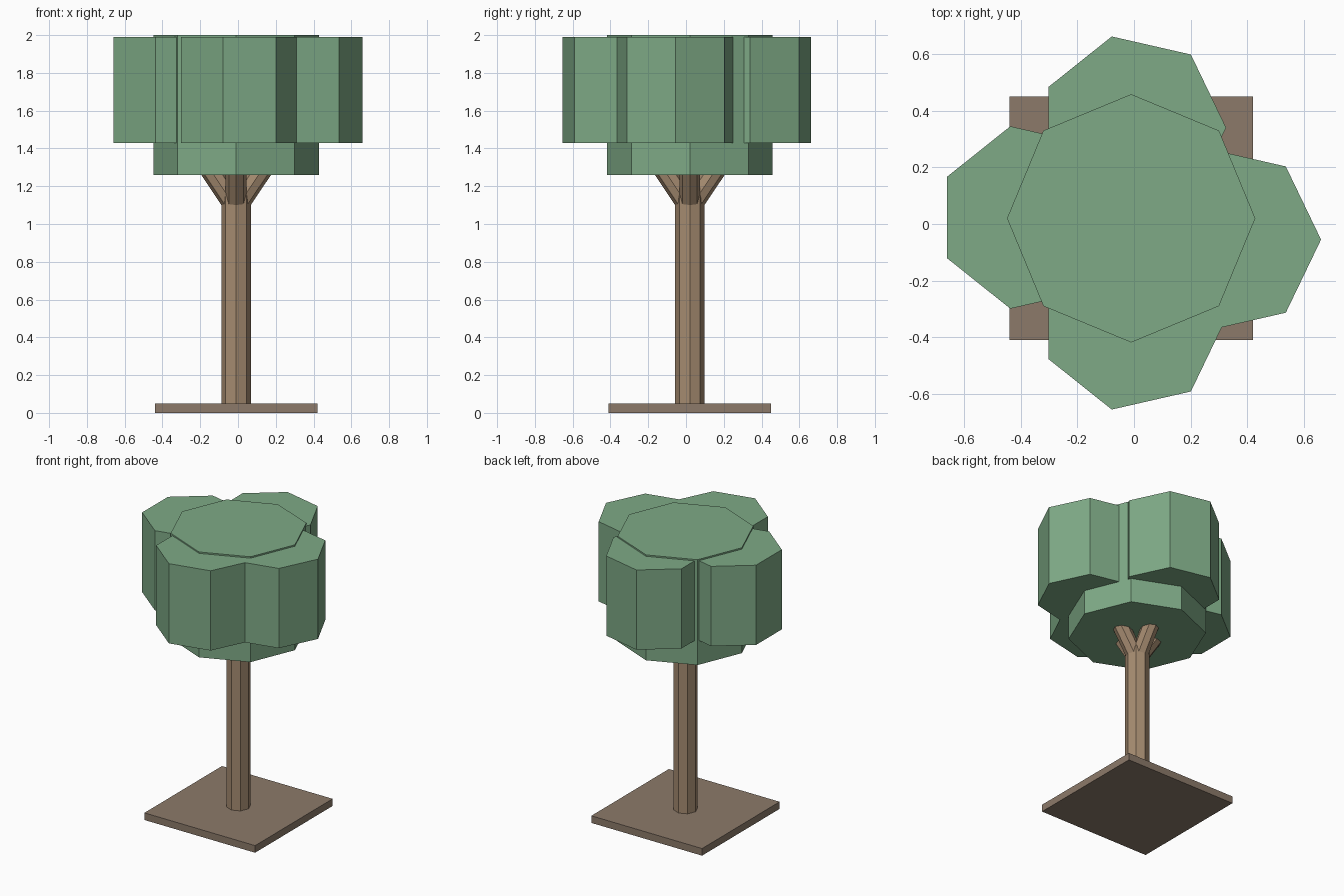
import bpy
from math import radians, atan2
from mathutils import Vector

cube = bpy.data.objects.get("Cube")
if cube:
    bpy.data.objects.remove(cube, do_unlink=True)


def make_material(name, rgb):
    mat = bpy.data.materials.new(name)
    mat.use_nodes = True
    mat.diffuse_color = (*rgb, 1)
    mat.node_tree.nodes["Principled BSDF"].inputs["Base Color"].default_value = (*rgb, 1)
    return mat


leaf = make_material("leaf green", (0.209, 0.402, 0.239))
bark = make_material("bark brown", (0.376, 0.258, 0.162))
soil = make_material("soil brown", (0.262, 0.195, 0.144))


def prism(name, sides, radius, start, end, mat):
    """Flat-sided column between two points, first corner towards +x."""
    start, end = Vector(start), Vector(end)
    axis = end - start
    bpy.ops.mesh.primitive_cylinder_add(vertices=sides, radius=radius, depth=axis.length,
                                        location=(start + end) / 2)
    obj = bpy.context.object
    obj.name = name
    # The primitive's first corner lies on +y
    for v in obj.data.vertices:
        v.co.x, v.co.y = v.co.y, -v.co.x
    # Lean outwards, then turn to the heading
    lean = atan2(axis.xy.length, axis.z)
    heading = atan2(axis.y, axis.x) if axis.xy.length > 1e-4 else 0
    obj.rotation_euler = (0, lean, heading)
    obj.data.materials.append(mat)
    return obj


CX, CY = -0.01, 0.02

# Ground slab
bpy.ops.mesh.primitive_cube_add(size=1, location=(CX, CY, 0.025))
slab = bpy.context.object
slab.name = "ground_slab"
slab.scale = (0.86, 0.86, 0.05)
slab.data.materials.append(soil)

# Trunk
prism("trunk", 8, 0.078, (CX, CY, 0.01), (CX, CY, 1.15), bark)

# Four branches splaying into the crown
for side, d in {"left": (1, 0), "back": (0, 1), "right": (-1, 0), "front": (0, -1)}.items():
    d = Vector((*d, 0))
    foot = Vector((CX, CY, 1.09)) + d * 0.005
    prism("branch_" + side, 8, 0.055, foot, foot + d * 0.167 + Vector((0, 0, 0.25)), bark)

# Central crown and the four leaf clumps around it
prism("crown_core", 8, 0.438, (CX, CY, 1.26), (CX, CY, 2.0), leaf)
clumps = {"left": (0.33, -0.055), "right": (-0.363, 0.023),
          "back": (-0.005, 0.34), "front": (-0.005, -0.333)}
for side, (x, y) in clumps.items():
    prism("leaf_clump_" + side, 7, 0.33, (x, y, 1.43), (x, y, 1.99), leaf)
